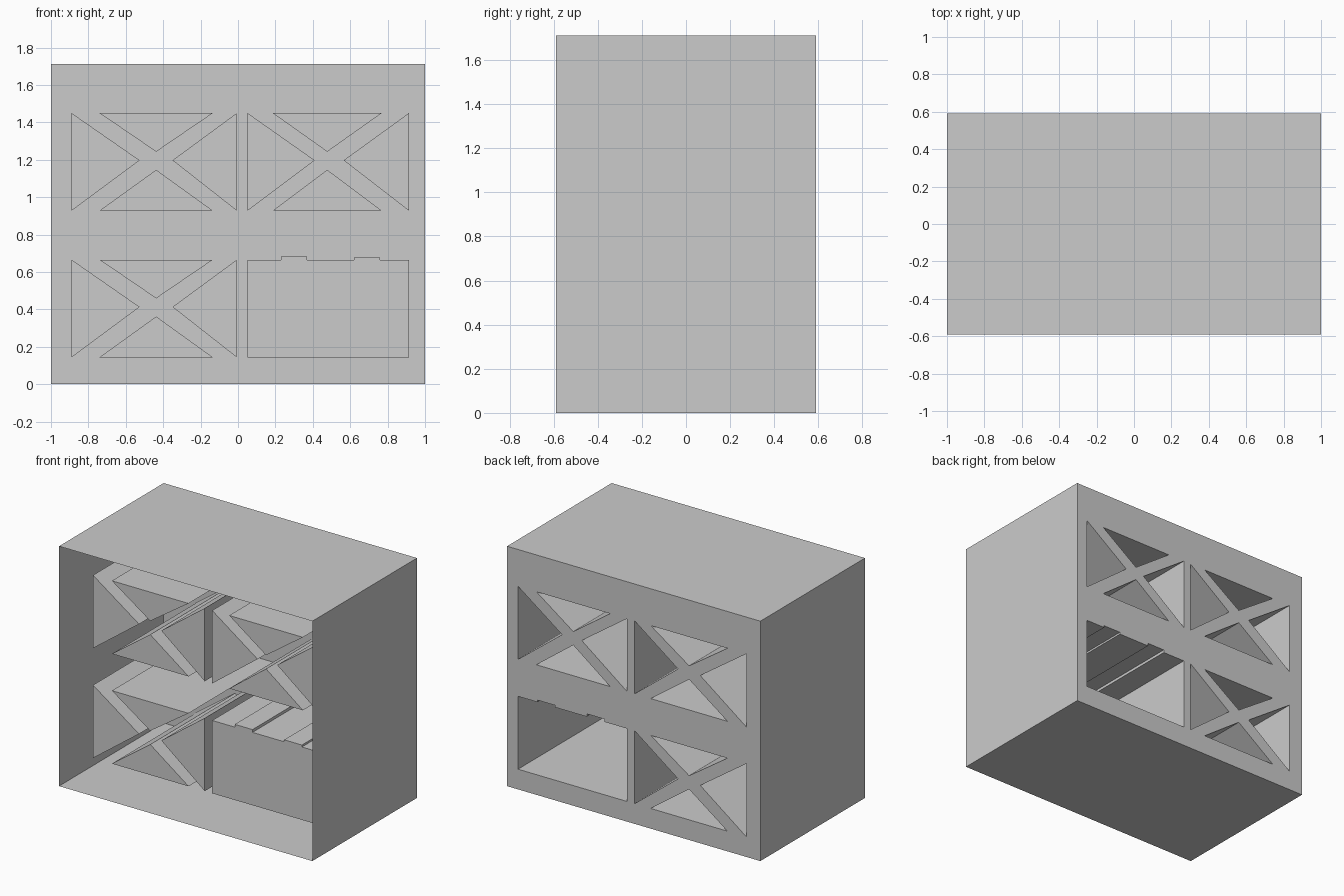
import bpy, bmesh
from mathutils import Vector

if "Cube" in bpy.data.objects:
    bpy.data.objects.remove(bpy.data.objects["Cube"])

W, D, H = 2.0, 1.18, 1.712      # overall size
FACE_Y, END_Y = D / 2, -0.365   # panel with openings, closed end of the pockets


def finish(name, bm):
    mesh = bpy.data.meshes.new(name)
    bm.to_mesh(mesh)
    bm.free()
    obj = bpy.data.objects.new(name, mesh)
    bpy.context.collection.objects.link(obj)
    return obj


def crossed_cubby(x0, x1, tip_l, tip_r, top_l, top_r, z0):
    """Four triangular openings left by a diagonal cross."""
    z1, zm, xm = z0 + 0.521, z0 + 0.269, (top_l + top_r) / 2
    return [
        [(x0, z0), (tip_l, zm), (x0, z1)],
        [(x1, z0), (x1, z1), (tip_r, zm)],
        [(top_l, z1), (xm, z0 + 0.315), (top_r, z1)],
        [(top_l, z0), (top_r, z0), (xm, z0 + 0.218)],
    ]


LEFT = (-0.889, -0.007, -0.526, -0.350, -0.740, -0.135)
RIGHT = (0.052, 0.913, 0.410, 0.565, 0.186, 0.768)
LOW, HIGH = 0.144, 0.928

openings = {
    "upper_left_cubby": crossed_cubby(*LEFT, HIGH),
    "upper_right_cubby": crossed_cubby(*RIGHT, HIGH),
    "lower_left_cubby": crossed_cubby(*LEFT, LOW),
    # open compartment with two shallow grooves in its ceiling
    "open_compartment": [[
        (0.052, LOW), (0.913, LOW), (0.913, 0.664),
        (0.760, 0.664), (0.760, 0.678), (0.620, 0.678), (0.620, 0.664),
        (0.370, 0.664), (0.370, 0.684), (0.230, 0.684), (0.230, 0.664),
        (0.052, 0.664)]],
}

# Outer casing: top, bottom and sides, open at the front
bm = bmesh.new()
bmesh.ops.create_cube(bm, size=1)
for v in bm.verts:
    v.co = Vector((v.co.x * W, v.co.y * D, (v.co.z + 0.5) * H))
bm.normal_update()
bmesh.ops.delete(bm, geom=[f for f in bm.faces if abs(f.normal.y) > 0.5],
                 context='FACES_ONLY')
finish("casing", bm)

# Panel pierced by all the openings
bm = bmesh.new()
outline = [(-W / 2, 0), (W / 2, 0), (W / 2, H), (-W / 2, H)]
edges = []
for loop in [outline] + [p for group in openings.values() for p in group]:
    vs = [bm.verts.new((x, FACE_Y, z)) for x, z in loop]
    edges += [bm.edges.new((vs[i - 1], vs[i])) for i in range(len(vs))]
bmesh.ops.triangle_fill(bm, edges=edges, use_beauty=True, normal=(0, 1, 0))
bm.normal_update()
for f in bm.faces:
    if f.normal.y < 0:
        f.normal_flip()
bmesh.ops.dissolve_limit(bm, angle_limit=0.01, verts=bm.verts, edges=bm.edges)
finish("pierced_panel", bm)

# Thin-walled pockets behind the openings, closed at the far end
for name, group in openings.items():
    bm = bmesh.new()
    for loop in group:
        mouth = [bm.verts.new((x, FACE_Y, z)) for x, z in loop]
        end = [bm.verts.new((x, END_Y, z)) for x, z in loop]
        cap = bm.faces.new(mouth)
        bm.faces.new(end)
        for i in range(len(loop)):
            bm.faces.new((mouth[i - 1], mouth[i], end[i], end[i - 1]))
        bmesh.ops.recalc_face_normals(
            bm, faces=list({f for v in mouth + end for f in v.link_faces}))
        bmesh.ops.delete(bm, geom=[cap], context='FACES_ONLY')
    bmesh.ops.reverse_faces(bm, faces=bm.faces)
    finish(name, bm)
